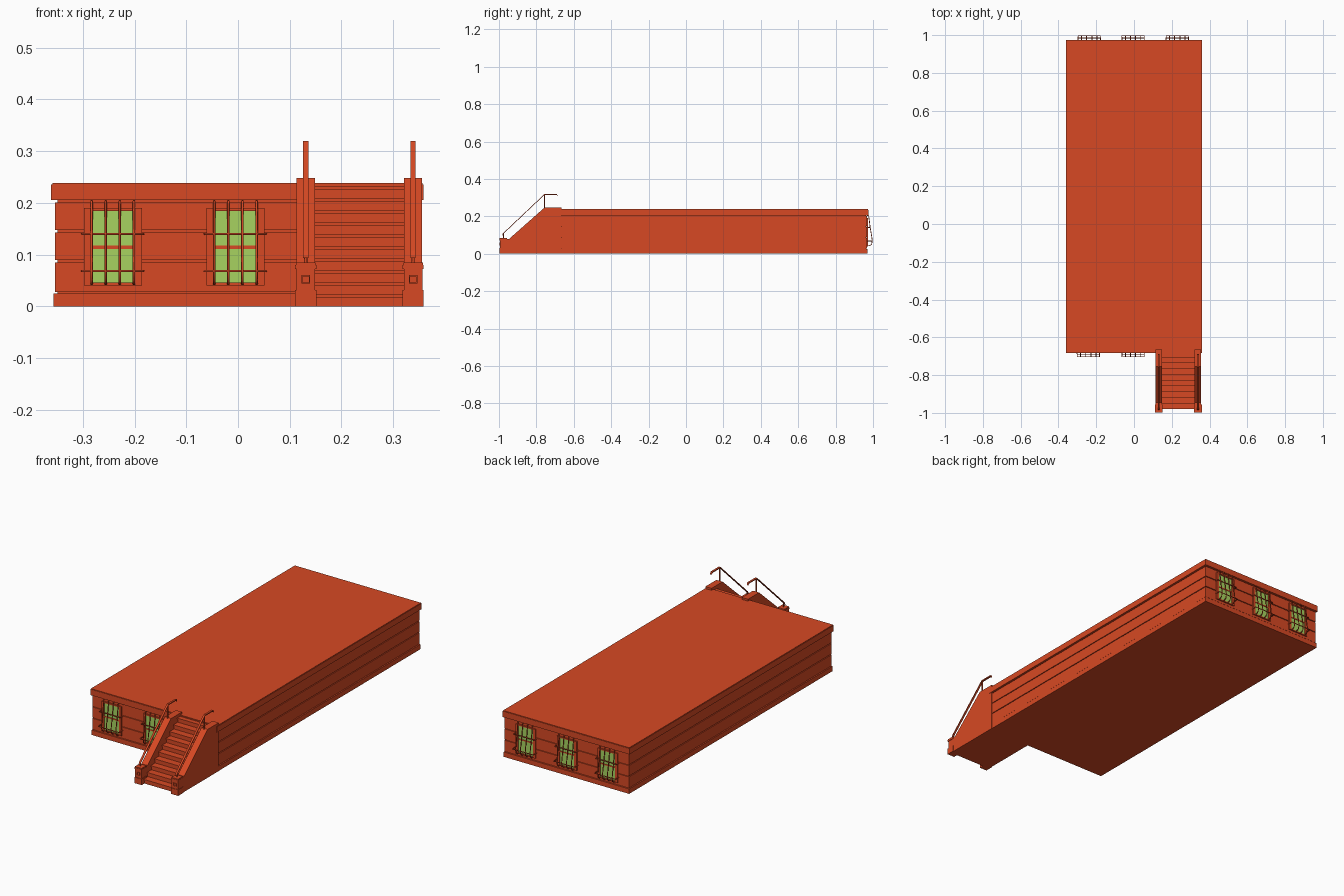
import bpy
import bmesh
from mathutils import Vector

cube = bpy.data.objects.get("Cube")
if cube:
    bpy.data.objects.remove(cube, do_unlink=True)


def material(name, color):
    m = bpy.data.materials.new(name)
    m.use_nodes = True
    m.diffuse_color = (*color, 1)
    m.node_tree.nodes["Principled BSDF"].inputs["Base Color"].default_value = (*color, 1)
    return m


BRICK = material("brick orange", (0.68, 0.066, 0.017))
GLASS = material("green glass", (0.39, 0.65, 0.115))


def finish(name, bm, mat):
    bmesh.ops.recalc_face_normals(bm, faces=bm.faces)
    mesh = bpy.data.meshes.new(name)
    bm.to_mesh(mesh)
    bm.free()
    mesh.materials.append(mat)
    obj = bpy.data.objects.new(name, mesh)
    bpy.context.collection.objects.link(obj)
    return obj


def add_box(bm, x, y, z):
    lo, hi = Vector((x[0], y[0], z[0])), Vector((x[1], y[1], z[1]))
    verts = bmesh.ops.create_cube(bm, size=1)["verts"]
    for v in verts:
        v.co = (lo + hi) / 2 + v.co * (hi - lo)


def boxes(name, parts, mat=BRICK):
    bm = bmesh.new()
    for p in parts:
        add_box(bm, *p)
    return finish(name, bm, mat)


def prism(name, profile, x0, x1, mat=BRICK):
    """Extrude a (y, z) outline along x."""
    bm = bmesh.new()
    face = bm.faces.new([bm.verts.new((x0, y, z)) for y, z in profile])
    new = bmesh.ops.extrude_face_region(bm, geom=[face])["geom"]
    bmesh.ops.translate(bm, vec=(x1 - x0, 0, 0),
                        verts=[g for g in new if isinstance(g, bmesh.types.BMVert)])
    return finish(name, bm, mat)


def tubes(name, paths, radius, mat=BRICK):
    curve = bpy.data.curves.new(name, "CURVE")
    curve.dimensions = "3D"
    curve.bevel_depth = radius
    curve.bevel_resolution = 1
    curve.use_fill_caps = True
    for path in paths:
        s = curve.splines.new("POLY")
        s.points.add(len(path) - 1)
        for p, co in zip(s.points, path):
            p.co = (*co, 1)
    curve.materials.append(mat)
    obj = bpy.data.objects.new(name, curve)
    bpy.context.collection.objects.link(obj)
    return obj


# Building: plinth, recessed core, three wall courses, cornice and roof slab
L, R, F, B = -0.354, 0.352, -0.675, 0.968


def slab(grow, z0, z1):
    return ((L - grow, R + grow), (F - grow, B + grow), (z0, z1))


boxes("plinth", [slab(0.003, 0, 0.025)])
boxes("wall_core", [slab(-0.005, 0.02, 0.21)])
boxes("wall_courses", [slab(0, 0.028, 0.085), slab(0, 0.089, 0.143), slab(0, 0.147, 0.201)])
boxes("cornice", [slab(0.007, 0.205, 0.235), slab(0.005, 0.235, 0.238)])


# Windows with bowed iron grilles
def window(tag, cx, wall, out):
    def depth(a, b):
        return tuple(sorted((wall + out * a, wall + out * b)))

    half, z0, z1 = 0.042, 0.046, 0.184
    boxes(tag + "_glass", [((cx - half, cx + half), depth(-0.002, 0.002), (z0, z1))], GLASS)
    d = depth(-0.002, 0.006)
    boxes(tag + "_frame", [
        ((cx - 0.056, cx - half), d, (0.04, 0.19)),
        ((cx + half, cx + 0.056), d, (0.04, 0.19)),
        ((cx - half, cx + half), d, (0.04, z0)),
        ((cx - half, cx + half), d, (z1, 0.19)),
        ((cx - half, cx + half), depth(0, 0.004), (0.111, 0.117))])
    bow = [(0, 0.203), (0.009, 0.203), (0.011, 0.185), (0.017, 0.14), (0.026, 0.085),
           (0.028, 0.068), (0.024, 0.05), (0.014, 0.043), (0, 0.043)]
    bars = [[(cx + k * 0.0273, wall + out * a, z) for a, z in bow]
            for k in (-1.5, -0.5, 0.5, 1.5)]
    for a, z in ((0.017, 0.14), (0.028, 0.068)):
        bars.append([(cx - 0.059, wall, z), (cx - 0.059, wall + out * a, z),
                     (cx + 0.059, wall + out * a, z), (cx + 0.059, wall, z)])
    tubes(tag + "_grille", bars, 0.0024)


for i, x in enumerate((-0.242, -0.005)):
    window(f"front_window_{i + 1}", x, F, -1)
for i, x in enumerate((-0.237, -0.005, 0.229)):
    window(f"back_window_{i + 1}", x, B, 1)

# Stair flight: solid risers with a projecting nosing on each tread
STEPS, RISE, GOING, START = 10, 0.0232, 0.0305, -0.975
flight = []
for i in range(STEPS):
    y, z = START + i * GOING, i * RISE
    flight.append(((0.145, 0.325), (y, F), (z, z + RISE)))
    flight.append(((0.145, 0.325), (y - 0.005, y + 0.01), (z + RISE - 0.006, z + RISE)))
boxes("stair_steps", flight)

# Cheek walls, newel posts and handrails on both sides of the stairs
cheek = [(-0.97, 0), (-0.665, 0), (-0.665, 0.248), (-0.755, 0.248), (-0.945, 0.08), (-0.97, 0.08)]
for tag, cx in (("right", 0.131), ("left", 0.3385)):
    prism(tag + "_stair_cheek", cheek, cx - 0.0175, cx + 0.0175)

    def block(r, z0, z1):
        return ((cx - r, cx + r), (-0.977 - r, -0.977 + r), (z0, z1))

    post = [block(0.0205, 0, 0.031), block(0.018, 0.031, 0.072),
            block(0.0205, 0.072, 0.08), block(0.019, 0.08, 0.085)]
    # small square panel moulding on the post face
    for dx, dz, w, h in ((-0.007, 0, 0.001, 0.008), (0.007, 0, 0.001, 0.008),
                         (0, -0.007, 0.008, 0.001), (0, 0.007, 0.008, 0.001)):
        post.append(((cx + dx - w, cx + dx + w), (-0.998, -0.99),
                     (0.052 + dz - h, 0.052 + dz + h)))
    boxes(tag + "_newel_post", post)

    # flat rail: sloping run, then level with a turned-down end
    rail = [(-0.985, 0.098), (-0.98, 0.108), (-0.757, 0.319), (-0.69, 0.319), (-0.687, 0.311)]
    lower = [(y, z - 0.005) for y, z in reversed(rail)]
    prism(tag + "_handrail", rail + lower, cx - 0.005, cx + 0.005)
    tubes(tag + "_rail_uprights", [[(cx, -0.757, 0.245), (cx, -0.757, 0.316)],
                                   [(cx, -0.977, 0.083), (cx, -0.977, 0.108)]], 0.003)
